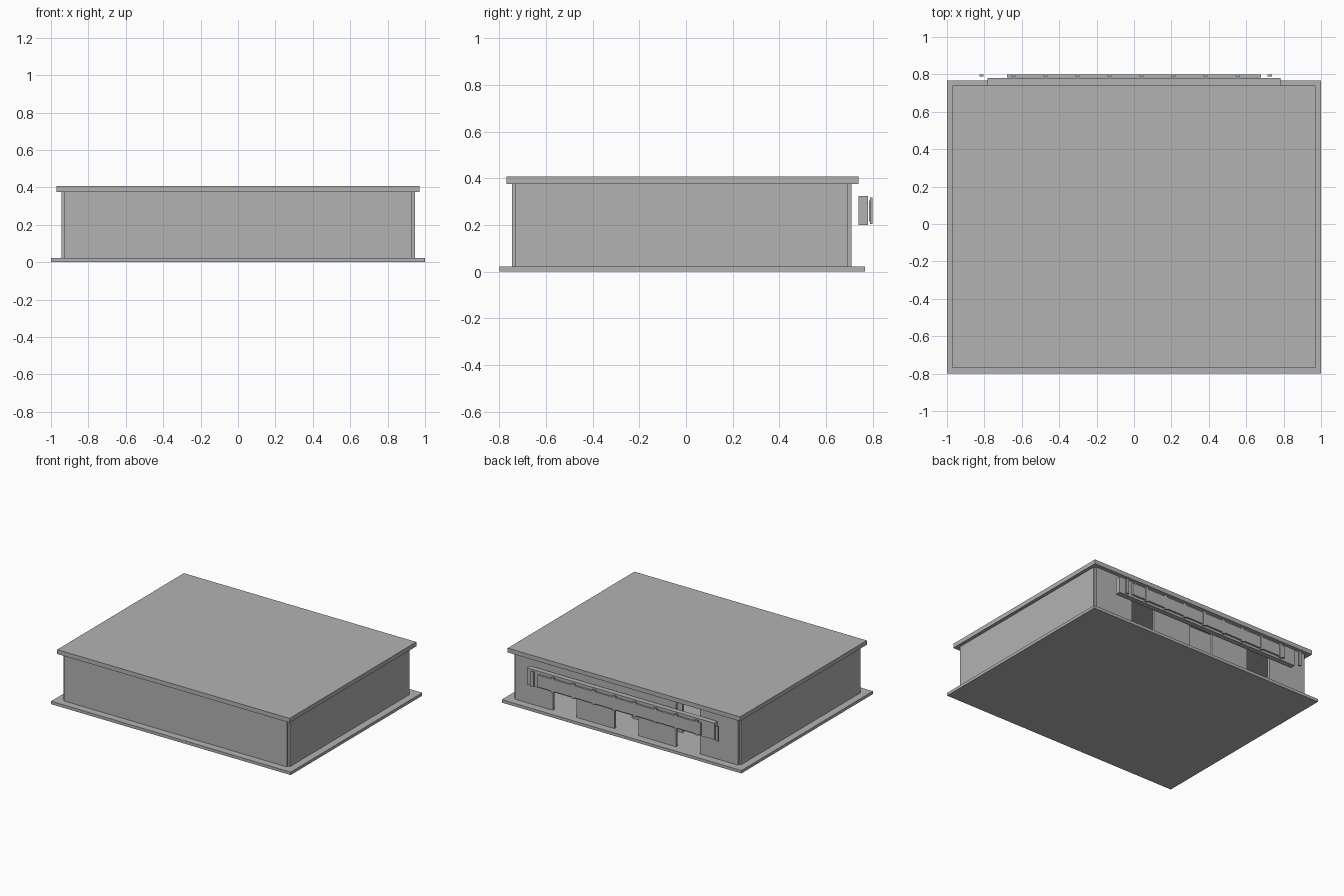
import bpy

cube = bpy.data.objects.get("Cube")
if cube:
    bpy.data.objects.remove(cube, do_unlink=True)

# Single flat colour
grey = bpy.data.materials.new("plain grey")
grey.use_nodes = True
COLOUR = (0.45, 0.45, 0.45, 1)
grey.diffuse_color = COLOUR
grey.node_tree.nodes["Principled BSDF"].inputs["Base Color"].default_value = COLOUR


def box(name, xs, ys, zs):
    """Add a box spanning the given (low, high) ranges."""
    spans = (xs, ys, zs)
    bpy.ops.mesh.primitive_cube_add(size=1, location=[(a + b) / 2 for a, b in spans])
    part = bpy.context.object
    part.name = name
    part.scale = [b - a for a, b in spans]
    bpy.ops.object.transform_apply(location=False, rotation=False, scale=True)
    part.data.materials.append(grey)
    return part


FLOOR, CEILING = 0.022, 0.375
WALL = (FLOOR, CEILING)

# Base slab and roof slab
box("base_slab", (-1, 1), (-0.8, 0.768), (0, FLOOR))
box("roof_slab", (-0.97, 0.97), (-0.77, 0.74), (CEILING, 0.408))

# Closed walls, leaving notched corners
box("front_wall", (-0.93, 0.93), (-0.745, -0.73), WALL)
for side, s in (("left", 1), ("right", -1)):
    box(side + "_wall", sorted((s * 0.93, s * 0.945)), (-0.73, 0.692), WALL)

# Back wall: four panels with three doorways between them
PANEL, GAP = 0.315, 0.2
BACK = (0.692, 0.71)
for i in range(4):
    x = -0.93 + i * (PANEL + GAP)
    box("back_wall_panel", (x, x + PANEL), BACK, WALL)
    if i in (1, 2):
        box("doorway_lintel", (x + PANEL, x + PANEL + GAP), BACK, (0.3, CEILING))

# Partition inside the middle doorway
box("inner_partition", (-0.32, 0.1), (0.48, 0.5), WALL)

# Sign board, its face strip and the evenly spaced ribs
box("sign_board", (-0.783, 0.783), (0.74, 0.78), (0.2, 0.325))
box("sign_strip", (-0.68, 0.68), (0.784, 0.798), (0.215, 0.305))
for i in range(10):
    x = -0.816 + i * 0.1713
    box("sign_rib", (x - 0.011, x + 0.011), (0.788, 0.8), (0.205, 0.318))
